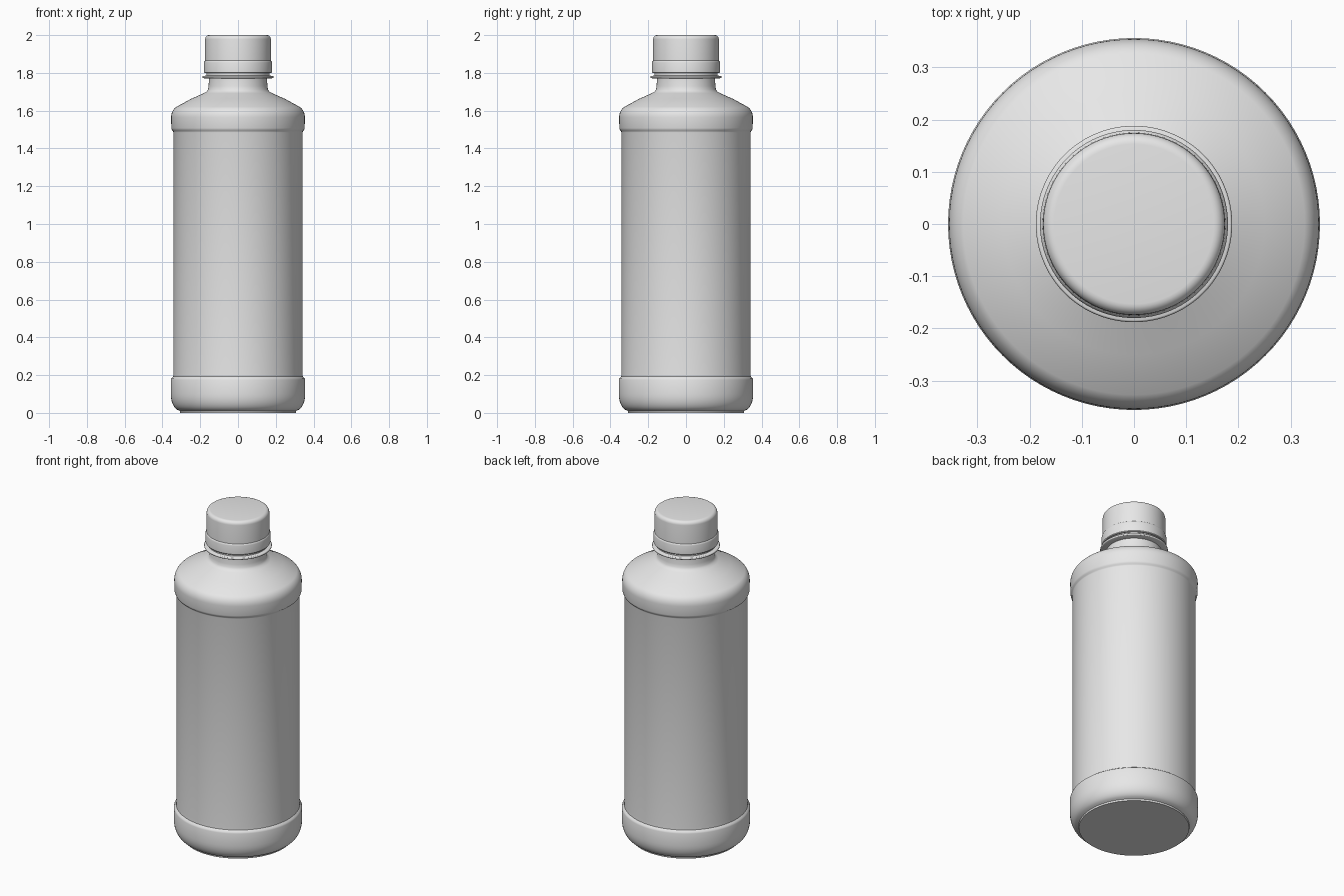
import bpy
import bmesh
import math
from mathutils import Vector

SEGMENTS = 96

default = bpy.data.objects.get("Cube")
if default:
    bpy.data.objects.remove(default, do_unlink=True)

# Single plain grey plastic
grey = bpy.data.materials.new("plain_grey")
grey.use_nodes = True
colour = (0.8, 0.8, 0.8, 1.0)
grey.diffuse_color = colour
grey.node_tree.nodes["Principled BSDF"].inputs["Base Color"].default_value = colour


def lathe(name, profile):
    """Spin a (radius, height) profile about z into a smooth solid."""
    bm = bmesh.new()
    verts = [bm.verts.new((r, 0, z)) for r, z in profile]
    edges = [bm.edges.new(pair) for pair in zip(verts, verts[1:])]
    bmesh.ops.spin(bm, geom=verts + edges, cent=Vector(), axis=(0, 0, 1),
                   angle=math.tau, steps=SEGMENTS, use_duplicate=False)
    bmesh.ops.remove_doubles(bm, verts=bm.verts, dist=0.0002)
    bmesh.ops.recalc_face_normals(bm, faces=bm.faces)
    mesh = bpy.data.meshes.new(name)
    bm.to_mesh(mesh)
    bm.free()
    mesh.materials.append(grey)
    obj = bpy.data.objects.new(name, mesh)
    bpy.context.collection.objects.link(obj)
    bpy.ops.object.select_all(action="DESELECT")
    obj.select_set(True)
    bpy.context.view_layer.objects.active = obj
    bpy.ops.object.shade_smooth_by_angle(angle=math.radians(35))
    return obj


def arc(cr, cz, rr, rz, start, end, steps=6):
    """Points on an elliptical arc, angles in degrees."""
    angles = [math.radians(start + (end - start) * i / steps) for i in range(steps + 1)]
    return [(cr + rr * math.cos(a), cz + rz * math.sin(a)) for a in angles]


# Bottle: foot, base band, recessed label panel, shoulder and neck
base = [(0, 0), (0.306, 0), (0.308, 0.01)] + arc(0.306, 0.1, 0.05, 0.088, -80, 0, 8)
panel = [(0.356, 0.175), (0.353, 0.184), (0.343, 0.192),
         (0.342, 0.21), (0.342, 1.485), (0.344, 1.492)]
shoulder = [(0.35, 1.497), (0.353, 1.508)] + arc(0.303, 1.565, 0.051, 0.062, 0, 62, 8)
neck = [(0.25, 1.662), (0.18, 1.693), (0.166, 1.701), (0.159, 1.712),
        (0.156, 1.73), (0.153, 1.77), (0.153, 1.81), (0, 1.81)]
lathe("bottle_body", base + panel + shoulder + neck)

# Thin support flange round the neck
lathe("neck_flange", [(0.15, 1.769), (0.184, 1.772)]
      + arc(0.184, 1.778, 0.004, 0.006, -90, 90)
      + [(0.15, 1.787)])

# Tamper ring sits just below the cap
lathe("tamper_ring", [(0.15, 1.785), (0.168, 1.787), (0.168, 1.8), (0.15, 1.802)])

# Screw cap with slightly wider skirt and rounded rim
lathe("screw_cap", [(0, 1.799), (0.177, 1.799), (0.18, 1.803), (0.18, 1.855),
                    (0.178, 1.862), (0.175, 1.865)]
      + arc(0.153, 1.978, 0.021, 0.022, 0, 90) + [(0, 2.0)])
